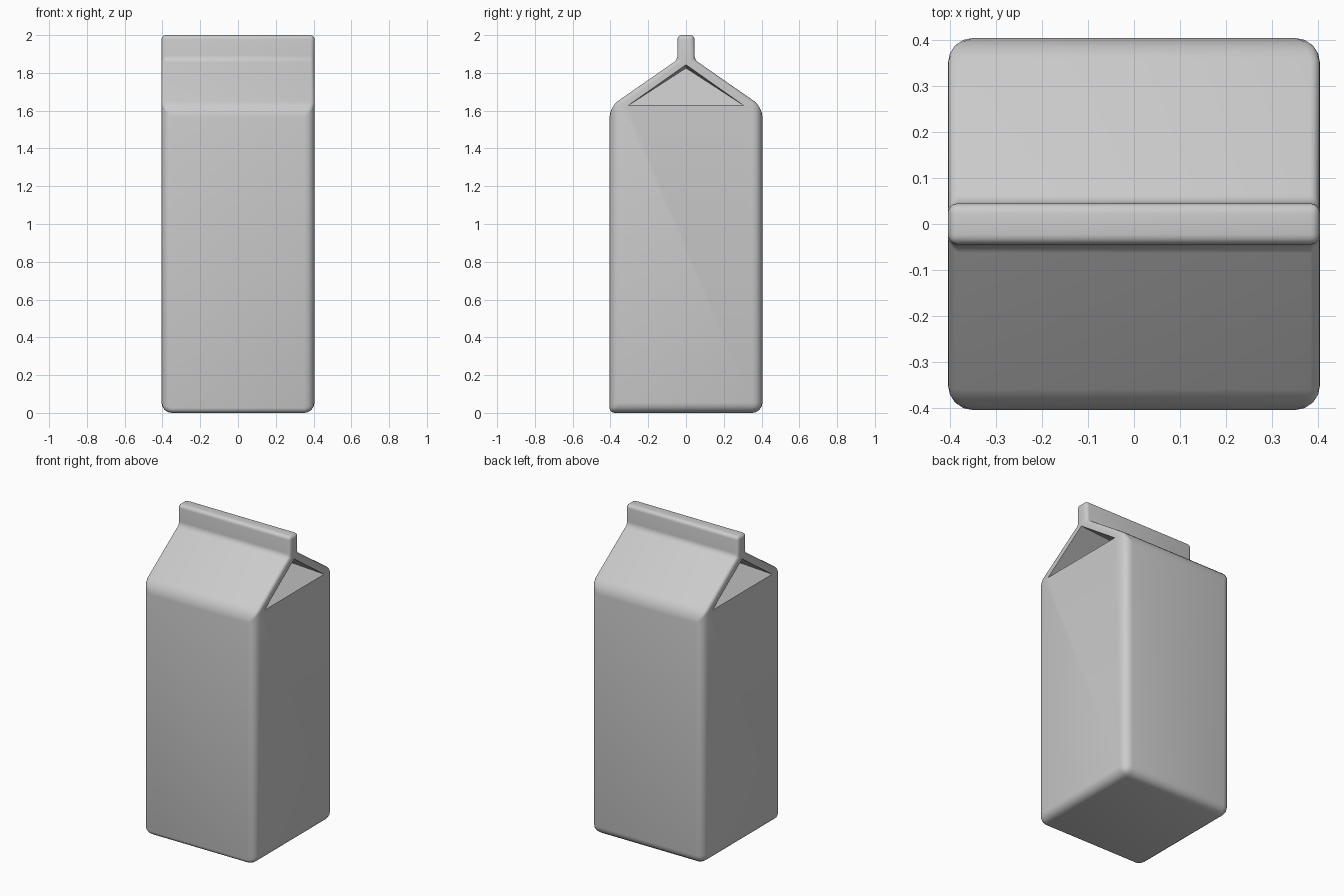
import bpy, bmesh

cube = bpy.data.objects.get("Cube")
if cube:
    bpy.data.objects.remove(cube)

HALF, EAVE, FIN = 0.405, 1.62, 0.045

# Plain grey card
grey = bpy.data.materials.new("carton_grey")
grey.use_nodes = True
colour = (0.6, 0.6, 0.6, 1)
grey.diffuse_color = colour
grey.node_tree.nodes["Principled BSDF"].inputs["Base Color"].default_value = colour


def add_object(name, bm):
    bmesh.ops.recalc_face_normals(bm, faces=bm.faces)
    mesh = bpy.data.meshes.new(name)
    bm.to_mesh(mesh)
    bm.free()
    mesh.materials.append(grey)
    obj = bpy.data.objects.new(name, mesh)
    bpy.context.collection.objects.link(obj)
    return obj


# Carton: gabled profile with a sealed top fin, swept across the width
half_profile = [(HALF, 0), (HALF, EAVE), (FIN, 1.87), (FIN, 2)]
profile = half_profile + [(-y, z) for y, z in reversed(half_profile)]
bm = bmesh.new()
end = bm.faces.new([bm.verts.new((-HALF, y, z)) for y, z in profile])
sweep = bmesh.ops.extrude_face_region(bm, geom=[end], use_keep_orig=True)
bmesh.ops.translate(bm, vec=(2 * HALF, 0, 0),
                    verts=[v for v in sweep["geom"] if isinstance(v, bmesh.types.BMVert)])

# Softness of each fold, as a share of the widest rounding
weight = bm.edges.layers.float.new("bevel_weight_edge")
for edge in bm.edges:
    a, b = (v.co for v in edge.verts)
    low, high = min(a.z, b.z), max(a.z, b.z)
    if low > 1.8:
        edge[weight] = 0.4          # fin
    elif high > 1.8:
        edge[weight] = 0.4          # gable slopes
    elif high < 0.1 and a.y < 0 and b.y < 0:
        edge[weight] = 0.5          # front foot
    else:
        edge[weight] = 1.0          # walls, foot and eaves
carton = add_object("carton", bm)
rounding = carton.modifiers.new("rounding", "BEVEL")
rounding.limit_method = "WEIGHT"
rounding.width = 0.055
rounding.segments = 4

# Folded-in gussets under both ends of the gable
for side, label in ((1, "left"), (-1, "right")):
    bm = bmesh.new()
    points = [(0.43, -0.34, 1.605), (0.43, 0.34, 1.605), (0.43, 0, 1.845), (0.18, 0, 1.825)]
    verts = [bm.verts.new((side * x, y, z)) for x, y, z in points]
    for skip in verts:
        bm.faces.new([v for v in verts if v is not skip])
    cutter = add_object(label + "_gusset_cutter", bm)
    cutter.hide_render = True
    cutter.hide_set(True)
    fold = carton.modifiers.new(label + "_gusset", "BOOLEAN")
    fold.operation = "DIFFERENCE"
    fold.solver = "EXACT"
    fold.object = cutter

# Apply the folds, then shade softly with crisp gusset creases
bpy.context.view_layer.objects.active = carton
carton.select_set(True)
for modifier in list(carton.modifiers):
    bpy.ops.object.modifier_apply(modifier=modifier.name)
for cutter in [o for o in bpy.data.objects if o.name.endswith("_gusset_cutter")]:
    bpy.data.objects.remove(cutter)
bpy.ops.object.shade_smooth_by_angle(angle=0.6)
